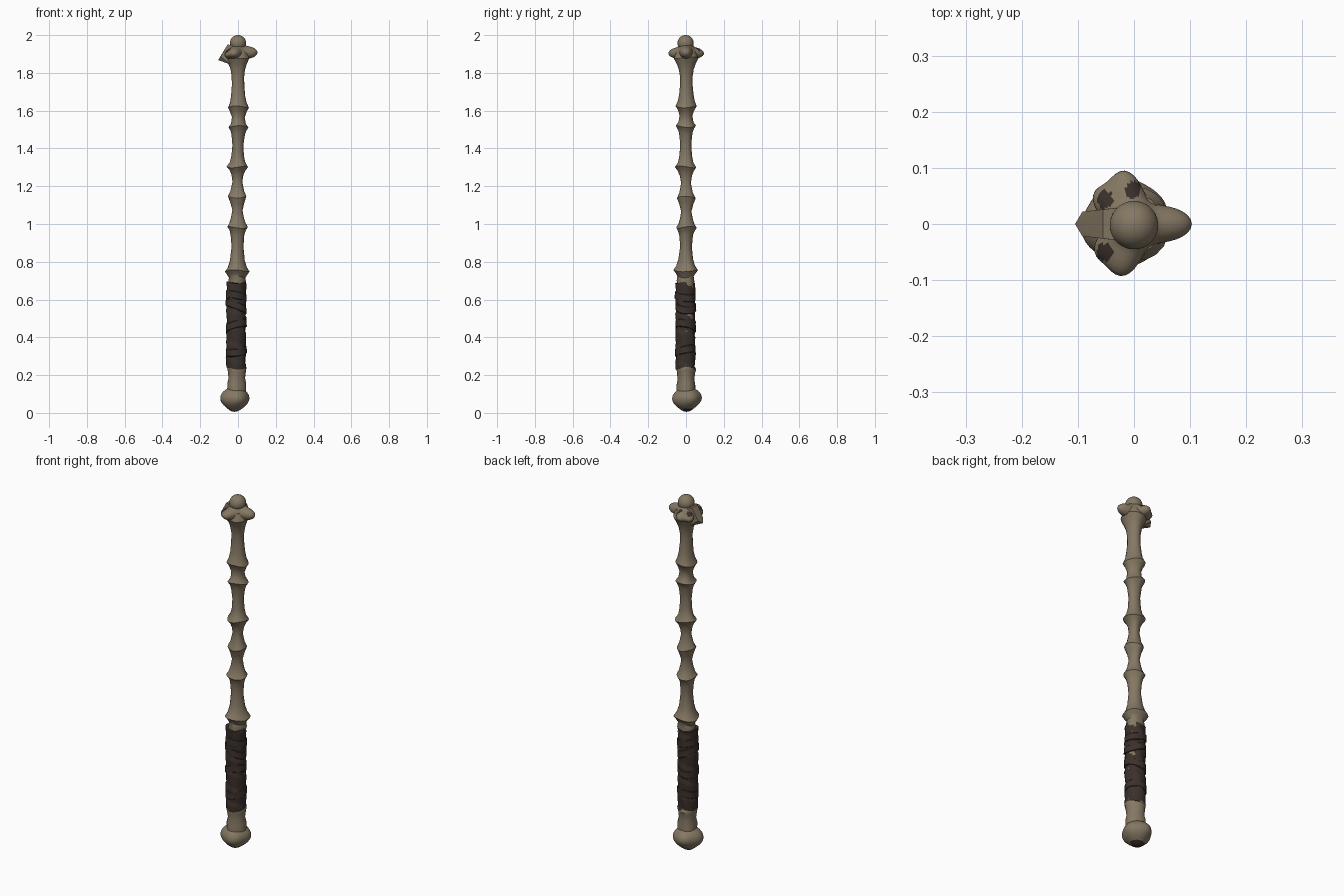
import bpy, bmesh, math, random
from mathutils import Vector

if "Cube" in bpy.data.objects:
    bpy.data.objects.remove(bpy.data.objects["Cube"])
random.seed(4)


def material(name, rgb):
    m = bpy.data.materials.new(name)
    m.diffuse_color = (*rgb, 1)
    m.use_nodes = True
    m.node_tree.nodes["Principled BSDF"].inputs["Base Color"].default_value = m.diffuse_color
    return m


BONE = material("aged bone", (0.235, 0.188, 0.125))
DARK = material("dark leather", (0.043, 0.030, 0.024))


def finish(bm, name, mats, angle=40):
    bmesh.ops.recalc_face_normals(bm, faces=bm.faces)
    me = bpy.data.meshes.new(name)
    bm.to_mesh(me)
    bm.free()
    for m in mats:
        me.materials.append(m)
    ob = bpy.data.objects.new(name, me)
    bpy.context.collection.objects.link(ob)
    bpy.ops.object.select_all(action='DESELECT')
    ob.select_set(True)
    bpy.context.view_layer.objects.active = ob
    bpy.ops.object.shade_smooth_by_angle(angle=math.radians(angle))
    return ob


def tube(name, rows, sides, mat, point, angle=40):
    """Closed tube; point(row, angle) gives each vertex."""
    bm = bmesh.new()
    rings = [[bm.verts.new(point(r, 2 * math.pi * i / sides)) for i in range(sides)] for r in rows]
    for a, b in zip(rings, rings[1:]):
        for i in range(sides):
            j = (i + 1) % sides
            bm.faces.new((a[i], a[j], b[j], b[i]))
    bm.faces.new(rings[0])
    bm.faces.new(rings[-1])
    return finish(bm, name, [mat], angle)


def lobed_ball(name, centre, base, squash, lobes, dark_rule):
    """Sphere pushed outwards into rounded lobes (direction, height, tightness)."""
    bm = bmesh.new()
    bmesh.ops.create_uvsphere(bm, u_segments=72, v_segments=48, radius=1)
    dirs = [(Vector(d).normalized(), h, k) for d, h, k in lobes]
    for v in bm.verts:
        n = v.co.normalized()
        r = base + sum(h * math.exp(k * (n.dot(d) - 1)) for d, h, k in dirs)
        v.co = Vector((n.x * r, n.y * r, n.z * r * squash)) + Vector(centre)
    for f in bm.faces:
        f.material_index = int(dark_rule(f.calc_center_median()))
    return finish(bm, name, [BONE, DARK], 60)


# Bone shaft: waisted vertebra-like segments with pointed rims (z, radius)
profile = [(0.10, .05), (0.15, .050), (0.18, .044), (0.22, .049), (0.235, .052), (0.25, .045),
           (0.68, .045), (0.695, .047), (0.72, .043), (0.735, .052), (0.752, .065), (0.775, .050),
           (0.81, .039), (0.88, .031), (0.94, .036), (0.965, .043), (0.982, .054), (1.00, .043),
           (1.03, .034), (1.07, .027), (1.11, .037), (1.142, .049), (1.17, .036), (1.22, .026),
           (1.26, .032), (1.285, .043), (1.302, .056), (1.325, .041), (1.36, .033), (1.42, .029),
           (1.48, .036), (1.50, .043), (1.516, .053), (1.535, .039), (1.57, .034), (1.60, .044),
           (1.62, .056), (1.645, .045), (1.68, .038), (1.73, .033), (1.78, .033), (1.82, .039),
           (1.85, .050), (1.88, .065), (1.92, .05)]


def shaft_point(row, a):
    z, r = row
    cx = -0.010 * max(0, 1 - z / 1.5)
    rr = r * (1 + 0.05 * math.sin(3 * a + 9 * z) + random.uniform(-.02, .02))
    return (cx + rr * math.cos(a), rr * math.sin(a), z + 0.005 * math.sin(2 * a + 7 * z))


tube("bone_shaft", profile, 20, BONE, shaft_point)


# Leather grip: spiral wrap with overlapping edges
def grip_point(z, a):
    lap = (z / 0.085 + a / (2 * math.pi)) % 1
    r = 0.049 + 0.005 * lap + 0.0015 * math.sin(5 * a + 40 * z)
    edge = 0.006 * math.sin(2 * a + 1) if z < 0.24 or z > 0.68 else 0
    return (-0.010 + r * math.cos(a), -0.003 + r * math.sin(a), z + edge)


tube("leather_grip", [0.235 + 0.455 * i / 44 for i in range(45)], 28, DARK, grip_point, 30)

# Loose leather straps crossing the grip at a slant
for n, (z0, tilt, turn) in enumerate([(0.33, .012, 1), (0.46, -.018, 2.5), (0.565, .022, 3.4), (0.62, -.012, 0.4)]):
    def strap_point(row, a, z0=z0, tilt=tilt, turn=turn):
        dz, r = row
        r += 0.002 * math.sin(3 * a + turn)
        return (-0.010 + r * math.cos(a), -0.003 + r * math.sin(a), z0 + dz + tilt * math.cos(a - turn))
    tube(f"leather_strap_{n + 1}", [(-.022, .050), (-.018, .0555), (.016, .054), (.02, .050)], 24, DARK, strap_point)

# Pommel: rounded joint with a stained underside
lobed_ball("pommel_joint", (-0.014, 0.003, 0.078), 0.066, 0.92,
           [((-1, -.3, 0), .015, 4), ((1, .5, 0), .011, 5), ((-.2, 1, .1), .015, 5),
            ((.3, -1, -.1), .011, 5), ((-.1, 0, -1), .012, 8)],
           lambda c: c.z < 0.022 and c.y > -0.012)

# Head: knuckle with a top knob and a crown of lobes, stained on top
stains = [(-0.002, 0.062), (-0.052, 0.044), (-0.052, -0.050)]
lobed_ball("head_joint", (0, 0, 1.908), 0.048, 1.0,
           [((0, 0, 1), .042, 8), ((1, 0, 0), .055, 9), ((-.2, 1, -.05), .047, 11),
            ((-.25, -1, -.05), .045, 11), ((-.8, .62, -.15), .040, 12), ((-.8, -.62, -.15), .036, 12),
            ((0, 0, -1), .010, 5)],
           lambda c: c.z > 1.90 and any(math.hypot((c.x - x) * 1.1, c.y - y) < 0.016 for x, y in stains))
# Top knob ball
lobed_ball("top_knob", (0, -0.002, 1.957), 0.043, 1.0, [], lambda c: False)

# Broken angular splinter on the left of the head
bm = bmesh.new()
for x, y, z in [(-.105, 0, 1.868), (-.092, .022, 1.885), (-.092, -.022, 1.885),
                (-.055, .026, 1.950), (-.055, -.026, 1.950), (-.02, .03, 1.945), (-.02, -.03, 1.945),
                (-.035, .026, 1.842), (-.035, -.026, 1.842)]:
    bm.verts.new((x, y, z))
bmesh.ops.convex_hull(bm, input=bm.verts)
finish(bm, "head_splinter", [BONE], 20)
